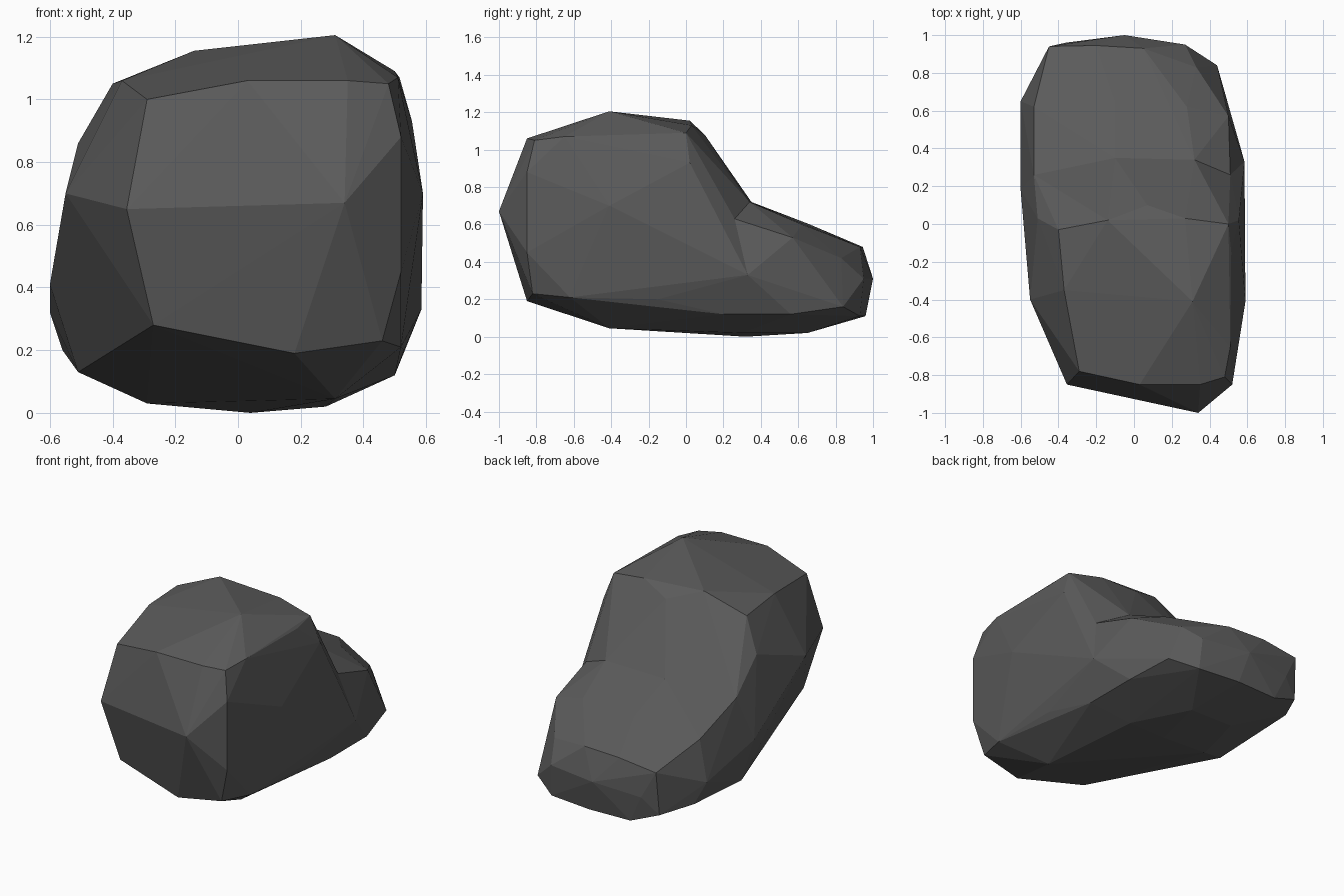
import bpy, bmesh

grey = bpy.data.materials.new("dark grey stone")
grey.diffuse_color = (0.105, 0.105, 0.105, 1)


def hull(name, points):
    """Convex faceted lump around a handful of corner points."""
    bm = bmesh.new()
    for p in points:
        bm.verts.new(p)
    bmesh.ops.convex_hull(bm, input=bm.verts[:])
    bmesh.ops.delete(bm, geom=[v for v in bm.verts if not v.link_faces], context='VERTS')
    bmesh.ops.recalc_face_normals(bm, faces=bm.faces[:])
    mesh = bpy.data.meshes.new(name)
    bm.to_mesh(mesh)
    bm.free()
    mesh.materials.append(grey)
    ob = bpy.data.objects.new(name, mesh)
    bpy.context.collection.objects.link(ob)
    return ob


# Waist section shared by both lumps
waist = [(-0.53, 0.26, 0.68), (-0.1, 0.35, 0.72), (0.32, 0.34, 0.72),
         (0.51, 0.26, 0.63), (0.585, 0.33, 0.33), (0.5, 0.2, 0.12),
         (0.28, 0.3, 0.02), (0.04, 0.32, 0.0), (-0.29, 0.3, 0.03),
         (-0.51, 0.18, 0.13), (-0.6, 0.18, 0.41)]

# Tall front lump: front face, side and top bulges, back edge
front = [(0.34, -1.0, 0.67), (-0.355, -0.85, 0.65), (-0.32, -0.82, 0.5),
         (-0.32, -0.82, 0.8), (0.52, -0.85, 0.45), (0.52, -0.85, 0.88),
         (-0.27, -0.78, 0.28), (0.18, -0.85, 0.19), (0.46, -0.82, 0.23),
         (-0.29, -0.78, 1.0), (0.03, -0.85, 1.06), (0.35, -0.85, 1.06),
         (0.48, -0.81, 1.05)]
middle = [(0.31, -0.41, 1.205), (-0.37, -0.35, 1.06), (-0.55, -0.4, 0.7),
          (0.59, -0.41, 0.7), (0.31, -0.41, 0.045),
          (0.51, -0.65, 1.07), (0.515, -0.15, 1.07), (0.52, -0.62, 0.21),
          (0.53, -0.15, 0.2)]
back = [(0.5, 0.0, 1.09), (0.27, 0.03, 1.13), (0.07, 0.1, 1.08),
        (-0.14, 0.02, 1.155), (-0.4, -0.03, 1.05), (-0.51, 0.03, 0.86),
        (0.555, 0.02, 0.93), (0.57, 0.02, 0.74)]
tall = hull("boulder", waist + front + middle + back)

# Low rear lump, with one point buried in the tall lump
low = hull("rear_lump", waist + [
    (0.0, 0.0, 0.5),
    (-0.53, 0.62, 0.56), (-0.1, 0.65, 0.605), (0.28, 0.62, 0.60),
    (0.50, 0.57, 0.53), (0.50, 0.56, 0.12), (-0.6, 0.65, 0.32),
    (-0.56, 0.72, 0.2), (0.1, 0.65, 0.02), (-0.2, 0.65, 0.025),
    (-0.45, 0.94, 0.45), (-0.2, 0.945, 0.48), (0.05, 0.93, 0.48),
    (0.33, 0.83, 0.42), (0.44, 0.84, 0.16), (0.27, 0.95, 0.31),
    (-0.05, 1.0, 0.31), (-0.36, 0.96, 0.28), (-0.46, 0.92, 0.18),
    (-0.28, 0.95, 0.11), (0.0, 0.96, 0.11), (0.28, 0.93, 0.11)])

# Fuse into one rock
mod = tall.modifiers.new("fuse", 'BOOLEAN')
mod.operation = 'UNION'
mod.solver = 'EXACT'
mod.object = low
bpy.context.view_layer.objects.active = tall
bpy.ops.object.modifier_apply(modifier=mod.name)
bpy.data.objects.remove(low)
for poly in tall.data.polygons:
    poly.use_smooth = False
    poly.material_index = 0
